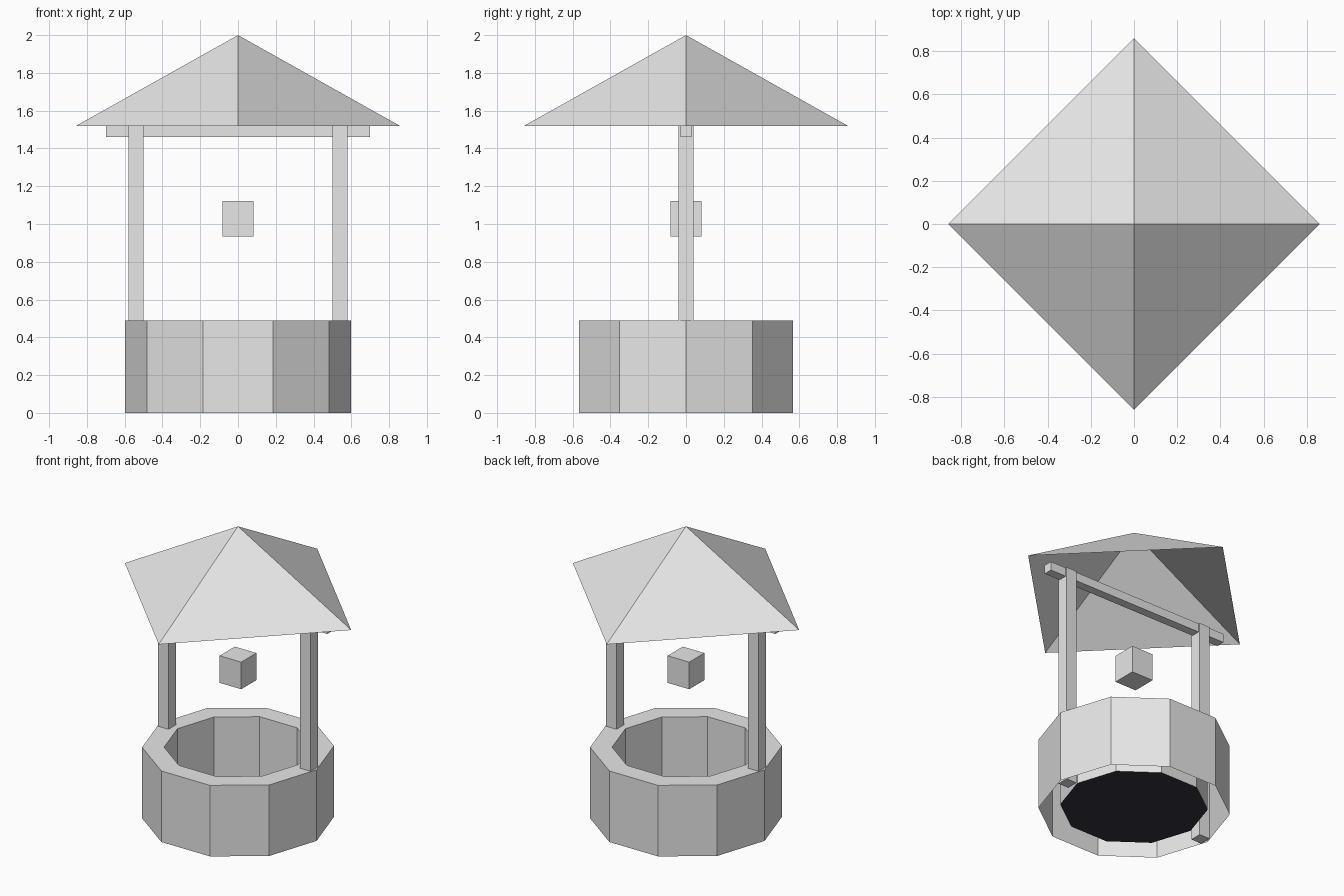
import bpy, bmesh, math

cube = bpy.data.objects.get("Cube")
if cube:
    bpy.data.objects.remove(cube, do_unlink=True)


def material(name, colour):
    mat = bpy.data.materials.new(name)
    mat.use_nodes = True
    mat.diffuse_color = colour
    bsdf = next(n for n in mat.node_tree.nodes if n.type == 'BSDF_PRINCIPLED')
    bsdf.inputs["Base Color"].default_value = colour
    return mat


grey = material("light grey", (0.8, 0.8, 0.8, 1))
dark = material("dark water", (0.034, 0.034, 0.053, 1))


def finish(name, bm, mat):
    mesh = bpy.data.meshes.new(name)
    bm.to_mesh(mesh)
    bm.free()
    mesh.materials.append(mat)
    obj = bpy.data.objects.new(name, mesh)
    bpy.context.collection.objects.link(obj)
    return obj


def box(name, centre, size):
    bm = bmesh.new()
    bmesh.ops.create_cube(bm, size=1)
    bmesh.ops.scale(bm, vec=size, verts=bm.verts)
    bmesh.ops.translate(bm, vec=centre, verts=bm.verts)
    return finish(name, bm, grey)


def ring(bm, sides, radius, z):
    angles = [math.tau * i / sides for i in range(sides)]
    return [bm.verts.new((radius * math.cos(a), radius * math.sin(a), z)) for a in angles]


SIDES, OUTER, INNER, RIM, FLOOR = 10, 0.597, 0.46, 0.488, 0.03

# Well wall: outer shell, flat rim and inner shaft, open underneath
bm = bmesh.new()
profile = [(OUTER, 0), (OUTER, RIM), (INNER, RIM), (INNER, FLOOR)]
loops = [ring(bm, SIDES, r, z) for r, z in profile]
for low, high in zip(loops, loops[1:]):
    for i in range(SIDES):
        j = (i + 1) % SIDES
        bm.faces.new((low[i], low[j], high[j], high[i]))
finish("well_wall", bm, grey)

# Water surface closing the shaft
bm = bmesh.new()
bm.faces.new(ring(bm, SIDES, INNER, FLOOR))
finish("water", bm, dark)

# Posts, cross beam and hanging bucket
for side, x in (("left", 0.54), ("right", -0.54)):
    box(side + "_post", (x, 0, 0.76), (0.08, 0.08, 1.52))
box("cross_beam", (0, 0, 1.49), (1.4, 0.06, 0.06))
box("bucket", (0, 0, 1.028), (0.164, 0.164, 0.186))

# Four-sided roof, open underneath
bm = bmesh.new()
eaves = ring(bm, 4, 0.86, 1.518)
apex = bm.verts.new((0, 0, 2))
for i in range(4):
    bm.faces.new((eaves[i], eaves[(i + 1) % 4], apex))
finish("roof", bm, grey)
